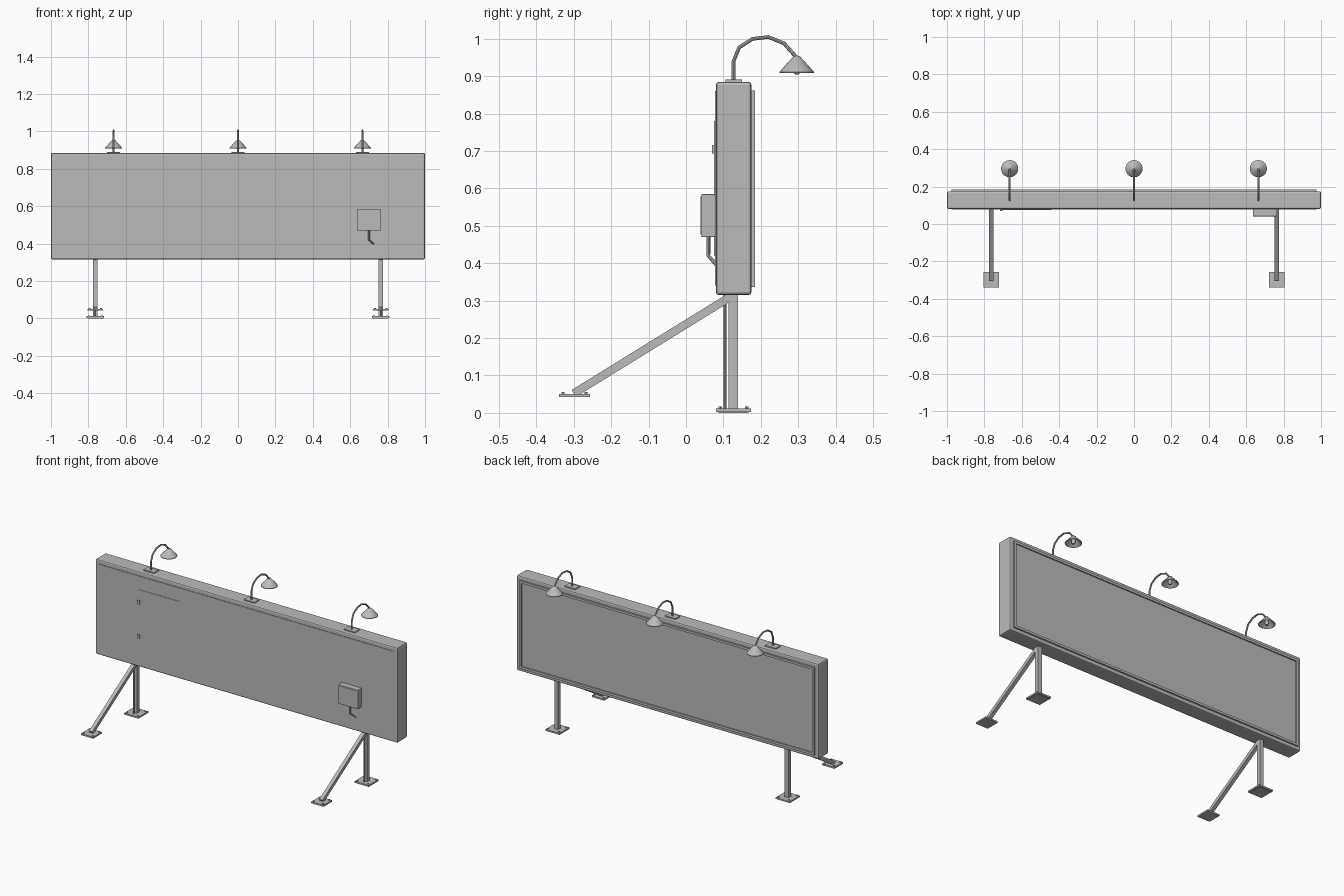
import bpy, bmesh, math
from mathutils import Vector

if "Cube" in bpy.data.objects:
    bpy.data.objects.remove(bpy.data.objects["Cube"])

grey = bpy.data.materials.new("light_grey")
grey.diffuse_color = (0.5, 0.5, 0.5, 1)
grey.use_nodes = True
grey.node_tree.nodes["Principled BSDF"].inputs["Base Color"].default_value = grey.diffuse_color


def finish(name, bm, smooth=False):
    bmesh.ops.recalc_face_normals(bm, faces=bm.faces)
    me = bpy.data.meshes.new(name)
    bm.to_mesh(me)
    bm.free()
    ob = bpy.data.objects.new(name, me)
    bpy.context.collection.objects.link(ob)
    me.materials.append(grey)
    if smooth:
        bpy.ops.object.select_all(action='DESELECT')
        bpy.context.view_layer.objects.active = ob
        ob.select_set(True)
        bpy.ops.object.shade_smooth_by_angle(angle=math.radians(40))
    return ob


def box(name, x0, x1, y0, y1, z0, z1, bevel=0.0):
    bm = bmesh.new()
    bmesh.ops.create_cube(bm, size=1)
    for v in bm.verts:
        v.co = ((x0 + x1) / 2 + v.co.x * (x1 - x0), (y0 + y1) / 2 + v.co.y * (y1 - y0),
                (z0 + z1) / 2 + v.co.z * (z1 - z0))
    if bevel:
        bmesh.ops.bevel(bm, geom=bm.edges[:], offset=bevel, segments=2, profile=0.5, affect='EDGES')
    return finish(name, bm)


def tube(name, pts, r, sides=8, spin=0.0):
    """Sweep a regular polygon along a path lying in a plane."""
    pts = [Vector(p) for p in pts]
    bm = bmesh.new()
    rings = []
    for i, p in enumerate(pts):
        t = (pts[min(i + 1, len(pts) - 1)] - pts[max(i - 1, 0)]).normalized()
        u = (Vector((1, 0, 0)) - t * t.x).normalized()
        w = t.cross(u)
        rings.append([bm.verts.new(p + r * (math.cos(a) * u + math.sin(a) * w))
                      for a in (spin + 2 * math.pi * k / sides for k in range(sides))])
    for a, b in zip(rings, rings[1:]):
        for k in range(sides):
            bm.faces.new((a[k], a[(k + 1) % sides], b[(k + 1) % sides], b[k]))
    bm.faces.new(rings[0])
    bm.faces.new(rings[-1])
    return finish(name, bm, sides > 4)


def lathe(name, x, y, profile, sides=20):
    bm = bmesh.new()
    vs = [bm.verts.new((x + r, y, z)) for r, z in profile]
    es = [bm.edges.new(e) for e in zip(vs, vs[1:])]
    bmesh.ops.spin(bm, geom=vs + es, cent=(x, y, 0), axis=(0, 0, 1), angle=2 * math.pi, steps=sides)
    bmesh.ops.remove_doubles(bm, verts=bm.verts, dist=1e-5)
    return finish(name, bm, True)


# Sign cabinet, service skin on the front, display face and trim on the back
box("cabinet", -1, 1, 0.08, 0.175, 0.315, 0.885, 0.008)
box("service_skin", -0.975, 0.975, 0.077, 0.085, 0.34, 0.86)
box("display_face", -0.965, 0.965, 0.17, 0.177, 0.345, 0.85)
for z, n in ((0.336, "bottom"), (0.848, "top")):
    box("trim_" + n, -0.977, 0.977, 0.172, 0.184, z, z + 0.014)
for x, n in ((-0.977, "left"), (0.963, "right")):
    box("trim_" + n, x, x + 0.014, 0.172, 0.184, 0.35, 0.848)

# Access door with hinges
box("access_door", -0.71, -0.44, 0.0745, 0.08, 0.42, 0.78)
for z in (0.5, 0.705):
    box("door_hinge", -0.717, -0.703, 0.07, 0.078, z - 0.011, z + 0.011)

# Power box and conduit
box("power_box", 0.635, 0.765, 0.041, 0.078, 0.47, 0.585, 0.003)
box("power_box_lid", 0.642, 0.758, 0.039, 0.045, 0.477, 0.578)
tube("power_conduit", [(0.70, 0.06, 0.475), (0.70, 0.06, 0.42), (0.73, 0.082, 0.395)], 0.005)

# Legs: post, brace, plates and bolts
for s in (-1, 1):
    x = 0.763 * s
    box("post", x - 0.0125, x + 0.0125, 0.114, 0.139, 0.005, 0.32)
    tube("post_conduit", [(x, 0.104, 0.01), (x, 0.104, 0.32)], 0.004)
    tube("brace", [(x, 0.118, 0.31), (x, -0.30, 0.052)], 0.0155, 4, math.pi / 4)
    for n, cy, z, h in (("post_plate", 0.127, 0.003, 0.047), ("brace_plate", -0.298, 0.042, 0.041)):
        box(n, x - h, x + h, cy - h, cy + h, z, z + 0.009)
        for i in (-1, 1):
            for j in (-1, 1):
                bx, by = x + i * h * 0.75, cy + j * h * 0.75
                lathe("anchor_bolt", bx, by, [(0, z + 0.014), (0.005, z + 0.014), (0.005, z + 0.005)], 6)
    box("post_foot", x - 0.04, x + 0.04, 0.087, 0.167, 0, 0.004)

# Gooseneck lamps
arm = [(0.127, 0.885), (0.127, 0.94), (0.142, 0.977), (0.178, 1.0), (0.22, 1.005),
       (0.262, 0.988), (0.295, 0.951)]
for x in (-0.665, 0, 0.665):
    box("lamp_flange", x - 0.035, x + 0.035, 0.105, 0.15, 0.883, 0.891)
    tube("lamp_arm", [(x, y, z) for y, z in arm], 0.005)
    lathe("lamp_shade", x, 0.296, [(0, 0.956), (0.009, 0.953), (0.046, 0.912), (0.046, 0.909),
                                   (0.042, 0.911), (0.009, 0.945), (0, 0.945)])
    lathe("lamp_bulb", x, 0.296, [(0, 0.946), (0.009, 0.944), (0.011, 0.915), (0.007, 0.906), (0, 0.904)], 12)
